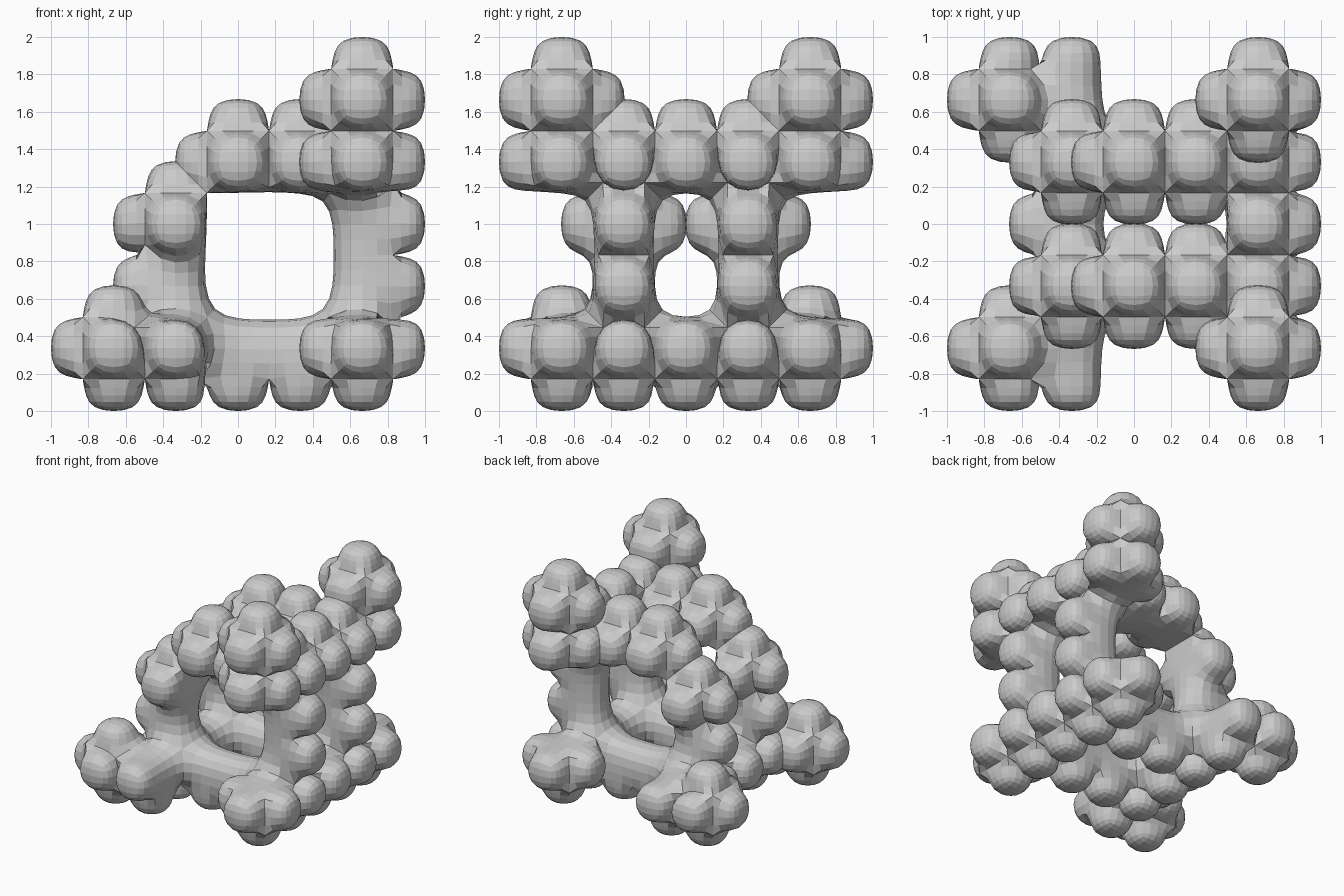
import bpy, bmesh
from mathutils import Vector

if "Cube" in bpy.data.objects:
    bpy.data.objects.remove(bpy.data.objects["Cube"])

P = 0.332      # cell pitch
H = 0.185      # knob height before smoothing

# Cells of the frame: one upright panel, one floor panel, two arched arms
cells = set()
rows = {0: range(-2, 3), 1: (-1, 1), 2: (-1, 1), 3: range(-2, 3), 4: (-2, 2)}
for k, js in rows.items():
    for j in js:
        cells.add((2, j, k))
        cells.add((2 - k, j, 0))
for j in (-1, 1):
    cells |= {(1, j, 3), (0, j, 3), (-1, j, 2), (-1, j, 1)}


def has_knob(c, axis, s):
    """Outward facing cell sides carry a rounded knob."""
    i, j, k = c
    if axis == 0:
        if s > 0:
            return i == 2
        return i < 0 or (i == 0 and k == 3) or (i == 2 and abs(j) == 2)
    if axis == 1:
        return abs(j) == 2 or (k == 3 and i < 2) or (i == -1 and k == 2)
    if s < 0:
        return k == 0
    return k >= 3 or i == -2 or (i == -1 and k == 2)


bm = bmesh.new()
crease = bm.edges.layers.float.new("crease_edge")
verts = {}


def corner(key):
    if key not in verts:
        x, y, z = key
        verts[key] = bm.verts.new((x * P / 2, y * P / 2, 0.17 + (z + 1) * P / 2))
    return verts[key]


# Outer skin, with knobs raised on the outward sides
knob_sides = {}
for c in sorted(cells):
    for axis in range(3):
        for s in (-1, 1):
            n = list(c)
            n[axis] += s
            if tuple(n) in cells:
                continue
            u, v = (axis + 1) % 3, (axis + 2) % 3
            quad = []
            for a, b in ((-1, -1), (1, -1), (1, 1), (-1, 1)):
                key = [2 * t for t in c]
                key[axis] += s
                key[u] += a
                key[v] += b
                quad.append(corner(tuple(key)))
            if s < 0:
                quad.reverse()
            if not has_knob(c, axis, s):
                bm.faces.new(quad)
                continue
            off = Vector((0, 0, 0))
            off[axis] = s * H
            cap = [bm.verts.new(q.co + off) for q in quad]
            bm.faces.new(cap)
            for a in range(4):
                b = (a + 1) % 4
                bm.faces.new((quad[a], quad[b], cap[b], cap[a]))
                pair = frozenset((quad[a], quad[b]))
                knob_sides[pair] = knob_sides.get(pair, 0) + 1

# Sharp valleys where two knobs meet
for pair, count in knob_sides.items():
    if count > 1:
        bm.edges.get(tuple(pair))[crease] = 1.0

mesh = bpy.data.meshes.new("knobbed_frame")
bm.to_mesh(mesh)
bm.free()
frame = bpy.data.objects.new("knobbed_frame", mesh)
bpy.context.collection.objects.link(frame)
sub = frame.modifiers.new("rounding", 'SUBSURF')
sub.levels = sub.render_levels = 2
